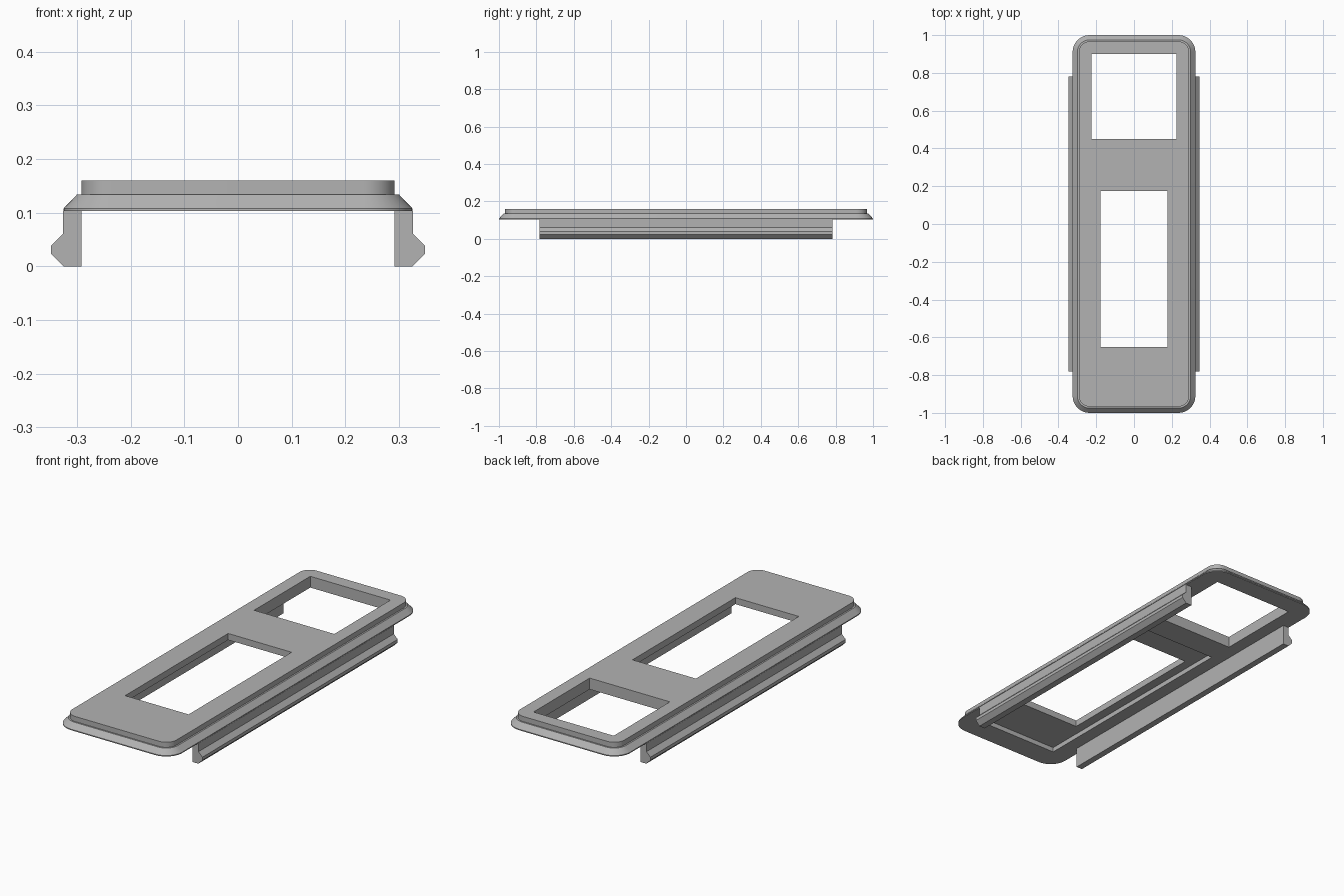
import bpy, bmesh, math

default = bpy.data.objects.get("Cube")
if default:
    bpy.data.objects.remove(default, do_unlink=True)

grey = bpy.data.materials.new("plain grey")
grey.use_nodes = True
grey.diffuse_color = (0.45, 0.45, 0.45, 1)
grey.node_tree.nodes["Principled BSDF"].inputs["Base Color"].default_value = (0.45, 0.45, 0.45, 1)


def make_object(name, bm):
    bmesh.ops.recalc_face_normals(bm, faces=bm.faces)
    mesh = bpy.data.meshes.new(name)
    bm.to_mesh(mesh)
    bm.free()
    mesh.materials.append(grey)
    obj = bpy.data.objects.new(name, mesh)
    bpy.context.collection.objects.link(obj)
    return obj


def rounded_rect(hx, hy, r, steps=10):
    corners = [(1, 1), (-1, 1), (-1, -1), (1, -1)]
    points = []
    for i, (sx, sy) in enumerate(corners):
        for k in range(steps + 1):
            a = math.pi / 2 * (i + k / steps)
            points.append((sx * (hx - r) + r * math.cos(a),
                           sy * (hy - r) + r * math.sin(a)))
    return points


def loft(name, rings):
    """Join closed rings of 3D points and cap both ends."""
    bm = bmesh.new()
    loops = [[bm.verts.new(p) for p in ring] for ring in rings]
    n = len(loops[0])
    for a, b in zip(loops, loops[1:]):
        for i in range(n):
            j = (i + 1) % n
            bm.faces.new((a[i], a[j], b[j], b[i]))
    bm.faces.new(loops[0][::-1])
    bm.faces.new(loops[-1])
    return make_object(name, bm)


def cut_box(target, x, y0, y1, z0, z1):
    """Cut a rectangular opening, centred on x, out of the target."""
    base = [(-x, y0), (x, y0), (x, y1), (-x, y1)]
    cutter = loft("cutter", [[(px, py, z) for px, py in base] for z in (z0, z1)])
    cutter.hide_render = True
    mod = target.modifiers.new("opening", "BOOLEAN")
    mod.operation, mod.solver, mod.object = "DIFFERENCE", "EXACT", cutter
    bpy.context.view_layer.objects.active = target
    bpy.ops.object.modifier_apply(modifier=mod.name)
    bpy.data.objects.remove(cutter, do_unlink=True)


# Face plate: bevelled flange with a raised top, as (half x, half y, radius, z)
sections = [(0.325, 1.0, 0.09, 0.103), (0.325, 1.0, 0.09, 0.108),
            (0.30, 0.975, 0.065, 0.134), (0.292, 0.967, 0.057, 0.134),
            (0.292, 0.967, 0.057, 0.16)]
plate = loft("face_plate", [[(x, y, z) for x, y in rounded_rect(hx, hy, r)]
                            for hx, hy, r, z in sections])

# Square opening, long opening, and the shallow pocket under the long one
cut_box(plate, 0.225, 0.45, 0.90, 0, 0.3)
cut_box(plate, 0.178, -0.65, 0.175, 0, 0.3)
cut_box(plate, 0.225, -0.88, 0.32, 0, 0.127)

# Smooth the rounded corners only
bpy.ops.object.select_all(action="DESELECT")
plate.select_set(True)
bpy.context.view_layer.objects.active = plate
bpy.ops.object.shade_smooth_by_angle(angle=math.radians(25))

# Snap rails with a hooked outer edge
profile = [(0.292, 0), (0.325, 0), (0.348, 0.023), (0.348, 0.039),
           (0.326, 0.061), (0.326, 0.103), (0.292, 0.103)]
for side, sign in (("left", 1), ("right", -1)):
    loft(side + "_snap_rail", [[(sign * x, y, z) for x, z in profile]
                               for y in (-0.782, 0.782)])
